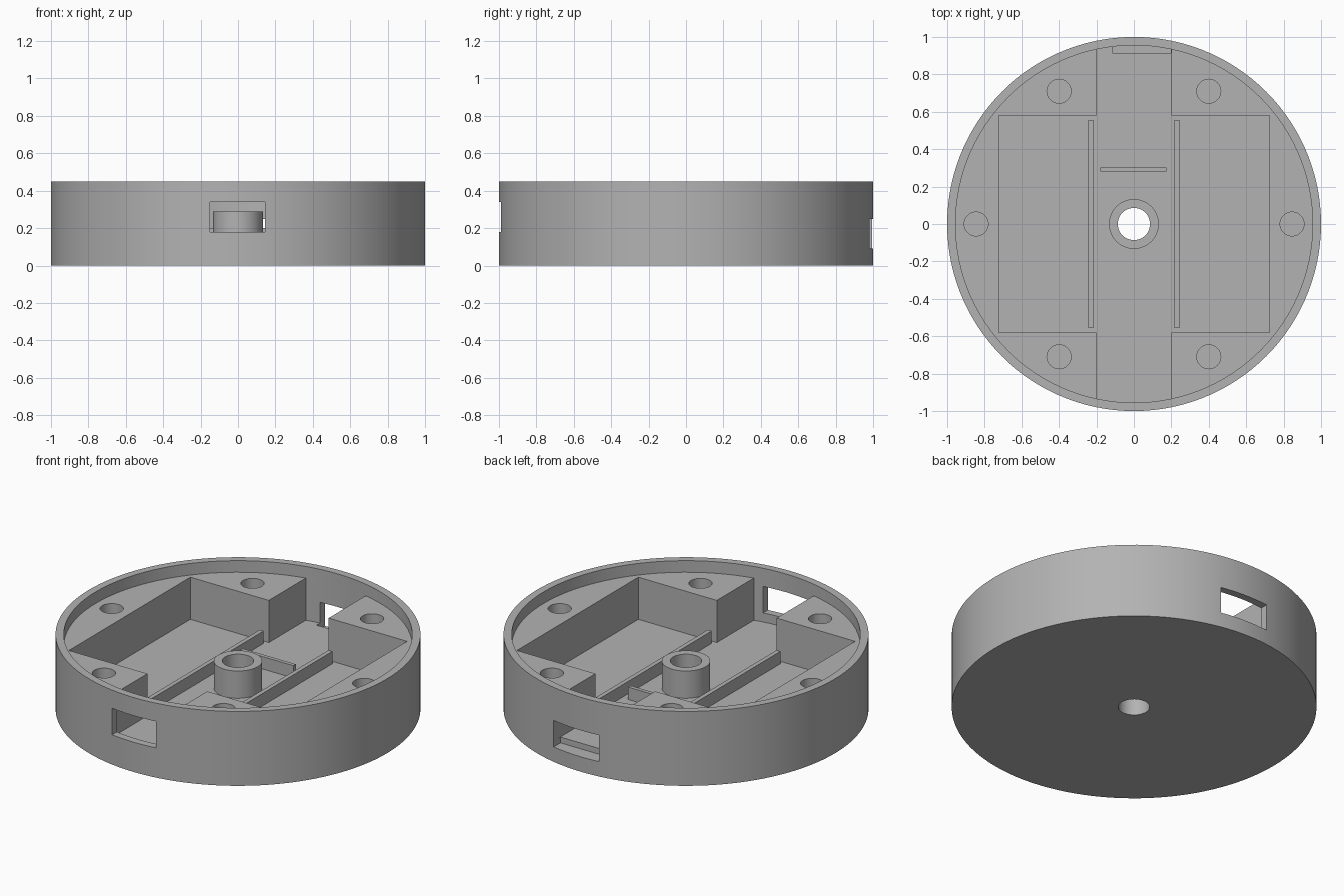
import bpy
from math import radians

if "Cube" in bpy.data.objects:
    bpy.data.objects.remove(bpy.data.objects["Cube"])

HEIGHT, LEDGE, FLOOR = 0.45, 0.38, 0.125
INNER = 0.955

grey = bpy.data.materials.new("plain grey")
grey.use_nodes = True
colour = (0.45, 0.45, 0.45, 1)
grey.diffuse_color = colour
grey.node_tree.nodes["Principled BSDF"].inputs["Base Color"].default_value = colour


def cylinder(name, x, y, r, z0, z1, sides=48):
    bpy.ops.mesh.primitive_cylinder_add(vertices=sides, radius=r, depth=z1 - z0,
                                        location=(x, y, (z0 + z1) / 2))
    ob = bpy.context.object
    ob.name = name
    ob.data.materials.append(grey)
    return ob


def box(name, x0, x1, y0, y1, z0, z1):
    bpy.ops.mesh.primitive_cube_add(size=1, location=((x0 + x1) / 2, (y0 + y1) / 2, (z0 + z1) / 2))
    ob = bpy.context.object
    ob.name = name
    ob.scale = (x1 - x0, y1 - y0, z1 - z0)
    bpy.ops.object.transform_apply(location=False, rotation=False, scale=True)
    ob.data.materials.append(grey)
    return ob


def combine(target, tool, operation="DIFFERENCE"):
    mod = target.modifiers.new("cut", "BOOLEAN")
    mod.operation, mod.object, mod.solver = operation, tool, "EXACT"
    bpy.context.view_layer.objects.active = target
    bpy.ops.object.modifier_apply(modifier=mod.name)
    bpy.data.objects.remove(tool)


# round housing with a recessed ledge for the lid
housing = cylinder("housing", 0, 0, 1, 0, HEIGHT, 120)
combine(housing, cylinder("lid_recess", 0, 0, INNER, LEDGE, 0.6, 120))

# central channel running to the round wall, and the wide pocket across it
channel = cylinder("channel", 0, 0, INNER, FLOOR, 0.42, 120)
combine(channel, box("channel_limit", -0.2, 0.2, -1.2, 1.2, 0, 0.6), "INTERSECT")
combine(channel, box("pocket", -0.725, 0.725, -0.58, 0.58, FLOOR, 0.42), "UNION")
combine(housing, channel)

# front and back openings; the back one also dips into the floor
combine(housing, box("front_opening", -0.15, 0.145, -1.2, -0.9, 0.18, 0.34))
combine(housing, box("back_opening", -0.115, 0.199, 0.915, 1.2, 0.09, 0.25))

# blind screw holes in the ledge
for x, y in [(0.4, 0.71), (0.4, -0.71), (0.845, 0)]:
    for side in (-1, 1):
        combine(housing, cylinder("screw_hole", side * x, y, 0.064, FLOOR, 0.5))

# hollow centre post, bored through the base
post = cylinder("centre_post", 0, 0, 0.133, FLOOR - 0.02, 0.29)
for part in (housing, post):
    combine(part, cylinder("bore", 0, 0, 0.086, -0.1, 0.6))

# low dividers and cross plate on the floor
for side, x in (("left", 0.23), ("right", -0.23)):
    box(side + "_divider", x - 0.013, x + 0.013, -0.555, 0.555, FLOOR - 0.02, 0.2)
box("cross_plate", -0.18, 0.175, 0.28, 0.303, FLOOR - 0.02, 0.2)

# smooth the round walls, keep edges sharp
for ob in (housing, post):
    bpy.ops.object.select_all(action="DESELECT")
    ob.select_set(True)
    bpy.context.view_layer.objects.active = ob
    bpy.ops.object.shade_smooth_by_angle(angle=radians(30))
